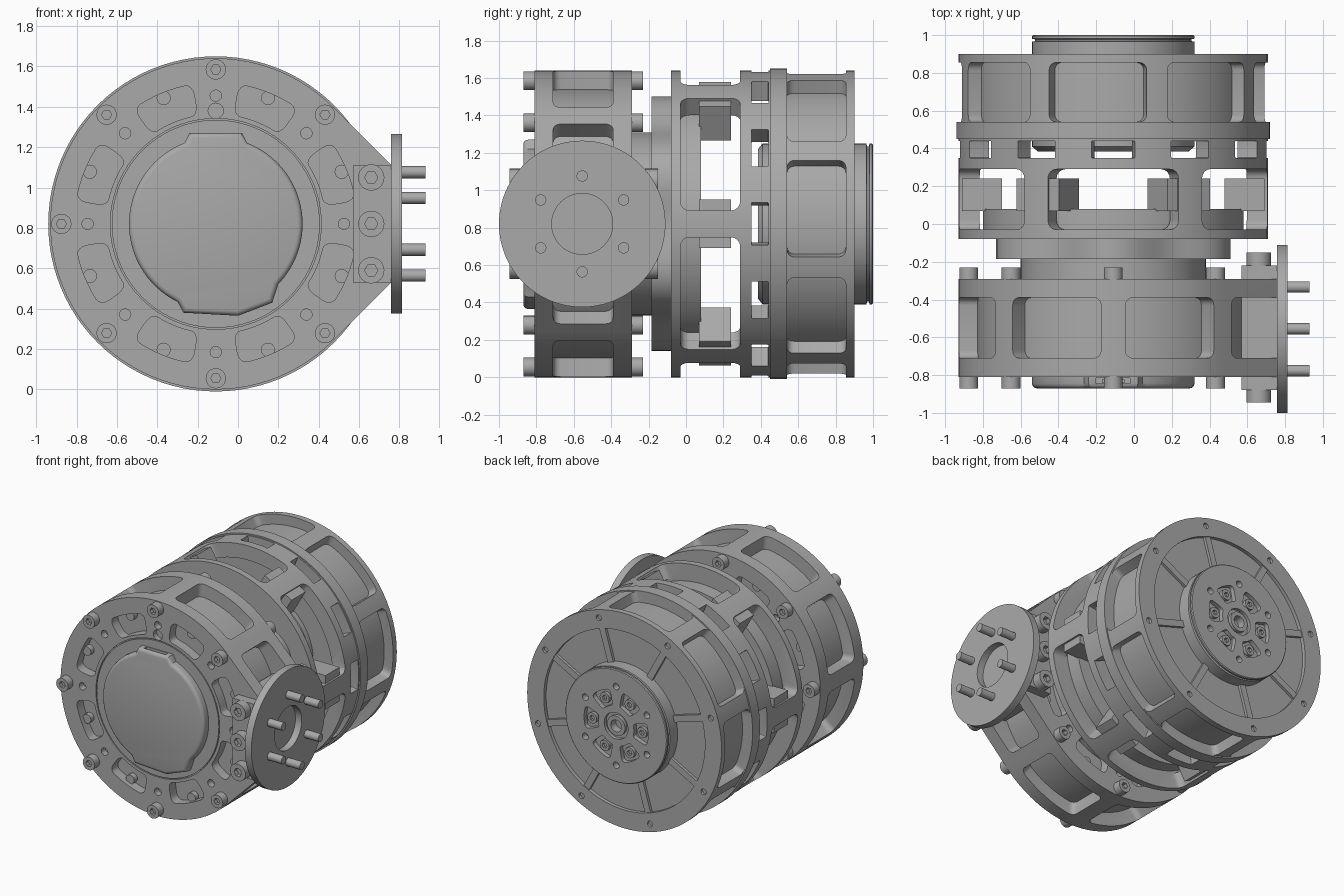
import bpy, bmesh
from math import sin, cos, tan, radians, pi
from mathutils import Vector, Matrix

if "Cube" in bpy.data.objects:
    bpy.data.objects.remove(bpy.data.objects["Cube"])

AXIS = Vector((-0.11, 0, 0.82))      # the drum axis runs along y through here
grey = bpy.data.materials.new("machined_grey")
grey.use_nodes = True
grey.diffuse_color = (0.4, 0.4, 0.4, 1)
grey.node_tree.nodes["Principled BSDF"].inputs["Base Color"].default_value = (0.4, 0.4, 0.4, 1)


def polar(r, deg):
    return (r * cos(radians(deg)), r * sin(radians(deg)))


def arc(r, a0, a1, n):
    return [polar(r, a0 + (a1 - a0) * i / n) for i in range(n + 1)]


def circle(r, n=32, c=(0, 0)):
    return [(c[0] + p[0], c[1] + p[1]) for p in arc(r, 0, 360, n)[:-1]]


def sector(r0, r1, mid, half):
    return arc(r0, mid - half, mid + half, 8) + arc(r1, mid + half, mid - half, 8)


def finish(bm):
    bmesh.ops.recalc_face_normals(bm, faces=bm.faces)
    return bm


def bevel(bm, edges, size, seg=4):
    bmesh.ops.bevel(bm, geom=edges, offset=size, segments=seg, profile=0.5, affect='EDGES')


def prism(pts, y0, y1, corner=0):
    """Outline in the x-z plane, extruded along y; sharp corners can be rounded."""
    bm = bmesh.new()
    face = bm.faces.new([bm.verts.new((x, y0, z)) for x, z in pts])
    new = bmesh.ops.extrude_face_region(bm, geom=[face])["geom"]
    bmesh.ops.translate(bm, vec=(0, y1 - y0, 0), verts=[v for v in new if isinstance(v, bmesh.types.BMVert)])
    finish(bm)
    if corner:
        bevel(bm, [e for e in bm.edges if abs(e.verts[0].co.y - e.verts[1].co.y) > 1e-4
                   and e.calc_face_angle(0) > 0.7], corner)
    return bm


def lathe(profile, closed=False, n=96):
    """Spin (radius, y) points round the axis; a closed profile gives a ring."""
    bm = bmesh.new()
    loops = [[bm.verts.new((x, y, z)) for x, z in circle(r, n)] for r, y in profile]
    pairs = list(zip(loops, loops[1:])) + ([(loops[-1], loops[0])] if closed else [])
    for a, b in pairs:
        for i in range(n):
            j = (i + 1) % n
            bm.faces.new((a[i], a[j], b[j], b[i]))
    if not closed:
        bm.faces.new(loops[0])
        bm.faces.new(loops[-1])
    return finish(bm)


def ring(r0, r1, y0, y1):
    return lathe([(r0, y0), (r1, y0), (r1, y1), (r0, y1)], True)


def radial_block(deg, r0, r1, w0, w1, y0, y1, corner=0):
    """Block pointing outward at an angle, half-width w0 inside and w1 outside."""
    bm = bmesh.new()
    out, side = Vector((*polar(1, deg), 0)).xzy, Vector((*polar(1, deg + 90), 0)).xzy
    quads = [[bm.verts.new(out * r + side * s * w + Vector((0, y, 0)))
              for s, y in ((-1, y0), (1, y0), (1, y1), (-1, y1))] for r, w in ((r0, w0), (r1, w1))]
    for q in quads:
        bm.faces.new(q)
    for i in range(4):
        j = (i + 1) % 4
        bm.faces.new((quads[0][i], quads[0][j], quads[1][j], quads[1][i]))
    finish(bm)
    if corner:
        bevel(bm, [e for e in bm.edges if (e.verts[0] in quads[0]) != (e.verts[1] in quads[0])], corner)
    return bm


def window(deg, half, r0, r1, y0, y1, corner=0.04):
    t = tan(radians(half))
    return radial_block(deg, r0, r1, r0 * t, r1 * t, y0, y1, corner)


def rod(centre, direction, r, length, n=24):
    bm = bmesh.new()
    turn = Vector((0, 0, 1)).rotation_difference(Vector(direction)).to_matrix().to_4x4()
    bmesh.ops.create_cone(bm, cap_ends=True, segments=n, radius1=r, radius2=r, depth=length,
                          matrix=Matrix.Translation(centre) @ turn)
    return bm


def raw(name, parts):
    total = bmesh.new()
    for bm in parts:
        tmp = bpy.data.meshes.new("tmp")
        bm.to_mesh(tmp)
        bm.free()
        total.from_mesh(tmp)
        bpy.data.meshes.remove(tmp)
    bmesh.ops.translate(total, vec=AXIS, verts=total.verts)
    mesh = bpy.data.meshes.new(name)
    total.to_mesh(mesh)
    total.free()
    ob = bpy.data.objects.new(name, mesh)
    bpy.context.collection.objects.link(ob)
    return ob


def part(name, parts, cuts=()):
    ob = raw(name, parts)
    bpy.ops.object.select_all(action='DESELECT')
    bpy.context.view_layer.objects.active = ob
    ob.select_set(True)
    if cuts:
        cutter = raw(name + "_cutter", cuts)
        mod = ob.modifiers.new("cut", 'BOOLEAN')
        mod.object, mod.operation, mod.solver = cutter, 'DIFFERENCE', 'EXACT'
        bpy.ops.object.modifier_apply(modifier="cut")
        bpy.data.objects.remove(cutter)
    ob.data.materials.clear()
    ob.data.materials.append(grey)
    bpy.ops.object.shade_smooth_by_angle(angle=radians(32))
    return ob


def bolts(name, spots, y_seat, y_top, r):
    mid = (y_seat + y_top) / 2
    part(name, [prism(circle(r, 24, c), y_seat, y_top) for c in spots],
         [prism(circle(r * 0.5, 6, c), mid, 2 * y_top - mid) for c in spots])


eighths = [45 * k for k in range(8)]
between = [a + 22.5 for a in eighths]
sixths = [60 * k for k in range(6)]

# Front drum: cage with a straight-sided bracket shoulder on its left
shoulder = arc(0.82, 45, 315, 72) + [(0.87, -0.29), (0.87, 0.29)]
part("front_cage", [prism(shoulder, -0.81, -0.29)],
     [lathe([(0.72, -0.9), (0.72, -0.2)])] + [window(a, 18, 0.6, 1.1, -0.71, -0.39) for a in between])
part("front_core", [lathe([(0.715, -0.72), (0.715, -0.38)])])
pocket_cuts = lambda y0, y1: [prism(sector(0.545, 0.7, a, 13), y0, y1, 0.05) for a in between]
pin_holes = lambda y0, y1: [prism(circle(0.028, 16, polar(0.635, a)), y0, y1) for a in eighths]
part("front_plate", [lathe([(0.722, -0.81), (0.722, -0.71)])],
     pocket_cuts(-0.9, -0.735) + pin_holes(-0.9, -0.76) + [ring(0.515, 0.522, -0.85, -0.8)]
     + [prism(circle(0.038, 20, (0, 0.56)), -0.9, -0.77)])
part("front_drum_back_plate", [lathe([(0.722, -0.39), (0.722, -0.29)])],
     pocket_cuts(-0.365, -0.2) + pin_holes(-0.34, -0.2))
part("pocket_screws", [prism(circle(0.035, 16, polar(0.675, a)), y, y + 0.04)
                       for a in between for y in (-0.775, -0.365)])
rim = [polar(0.765, a) for a in eighths[1:]]
bolts("front_rim_bolts", rim, -0.81, -0.87, 0.05)
bolts("rear_rim_bolts", rim, -0.29, -0.23, 0.05)

# Domed cover with a connector tab above and a skirt below
outline = (arc(0.43, -44, 69, 36) + [(0.13, 0.45), (-0.13, 0.45)] + arc(0.43, 111, 244, 40)
           + [(-0.16, -0.44), (0.11, -0.455), (0.28, -0.39)])
cover = prism(outline, -0.87, -0.8)
bevel(cover, [e for e in cover.edges if all(v.co.y < -0.86 for v in e.verts)], 0.025, 3)
part("front_cover", [cover], [radial_block(90, 0.42, 0.5, 0.09, 0.09, -0.845, -0.815)])
part("connector", [radial_block(90, 0.4, 0.435, 0.06, 0.06, -0.838, -0.822)])

# Side bracket, clamp bolts and the round mounting flange with its pins
part("bracket_block", [prism([(0.68, -0.29), (0.87, -0.29), (0.87, 0.29), (0.68, 0.29)], -0.88, -0.22)])
clamp = [(0.77, 0.23), (0.77, 0), (0.77, -0.23)]
bolts("bracket_front_bolts", clamp, -0.88, -0.945, 0.065)
bolts("bracket_rear_bolts", clamp, -0.22, -0.15, 0.065)
part("mounting_flange", [rod((0.895, -0.555, 0), (1, 0, 0), 0.445, 0.055, 96)],
     [rod((0.89, -0.555, 0), (1, 0, 0), 0.163, 0.2, 48)])
part("flange_pins", [rod((0.955, -0.555 + p[0], p[1]), (1, 0, 0), 0.03, 0.17)
                     for p in (polar(0.256, a + 30) for a in sixths)])

# Neck and six-lobed output flange joining the drums
part("neck", [lathe([(0.49, -0.3), (0.49, -0.17)])])
lobes = [polar(0.64 + 0.04 * cos(6 * radians(3 * i - 90)), 3 * i) for i in range(120)]
part("lobed_flange", [prism(lobes, -0.185, -0.075)])

# Open link: floor disc, windowed wall and six drilled lugs
part("link_wall", [ring(0.71, 0.82, -0.08, 0.46)],
     [window(a + 30, 25, 0.6, 1, -0.03, 0.29, 0.05) for a in sixths]
     + [window(30 * k, 8, 0.6, 1, 0.35, 0.44, 0.004) for k in range(12)])
part("link_floor", [lathe([(0.72, -0.079), (0.72, -0.03), (0.69, -0.03), (0.69, 0.08)])])
lug_holes = [rod((*polar(0.71, a), 0.13), (*polar(1, a + 90), 0), 0.038, 0.4) for a in sixths]
for bm in lug_holes:      # swap into the y-axis frame
    for v in bm.verts:
        v.co = v.co.xzy
    finish(bm)
part("link_lugs", [radial_block(a, 0.59, 0.8, 0.13, 0.13, 0.07, 0.24) for a in sixths], lug_holes)

# Rear drum: turned cage, windows between skewed ribs, core and inner cover
ribs = [28.5 + a for a in eighths]
part("rear_cage", [lathe([(0.74, 0.45), (0.83, 0.45), (0.83, 0.54), (0.82, 0.54), (0.82, 0.9), (0.68, 0.9),
                          (0.68, 0.87), (0.74, 0.87)], True)],
     [window(a + 22.5, 18.5, 0.6, 1, 0.54, 0.855) for a in ribs]
     + [prism(circle(0.022, 16, polar(0.76, a)), 0.88, 0.95) for a in ribs])
part("rear_core", [lathe([(0.4, 0.385), (0.43, 0.41), (0.43, 0.45), (0.745, 0.45), (0.745, 0.872)])])
part("rear_spokes", [radial_block(a, 0.4, 0.69, 0.025, 0.025, 0.86, 0.893) for a in ribs])

# Output hub with pockets, screws and a centre socket
part("output_hub", [lathe([(0.43, 0.86), (0.43, 0.965), (0.415, 0.968), (0.415, 0.978), (0.43, 0.981),
                           (0.43, 0.994), (0.424, 1)])],
     [prism(sector(0.15, 0.27, a, 19), 0.965, 1.1, 0.03) for a in sixths]
     + [prism(circle(0.025, 16, polar(0.3, a + 30)), 0.95, 1.1) for a in sixths]
     + [ring(0.075, 0.1, 0.975, 1.1), prism(circle(0.045, 24), 0.94, 1.1)])
bolts("hub_screws", [polar(0.21, a) for a in sixths], 0.95, 0.99, 0.04)
